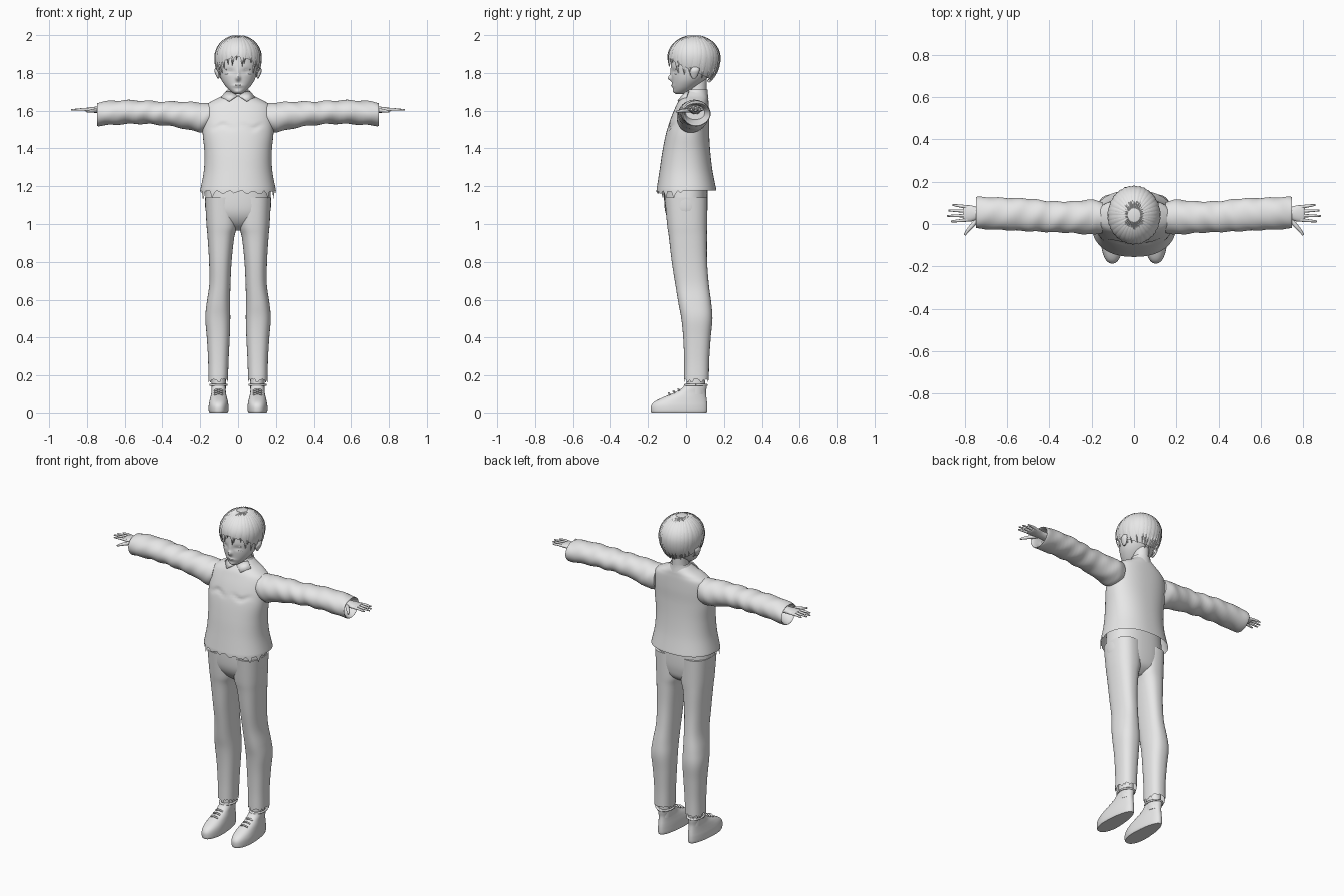
import bpy
import random
from math import sin, cos, pi, exp, radians
from mathutils import Vector

random.seed(4)
if "Cube" in bpy.data.objects:
    bpy.data.objects.remove(bpy.data.objects["Cube"])

grey = bpy.data.materials.new("plain_grey")
grey.use_nodes = True
grey.diffuse_color = (0.8, 0.8, 0.8, 1)
grey.node_tree.nodes["Principled BSDF"].inputs["Base Color"].default_value = (0.8, 0.8, 0.8, 1)


def finish(ob, mirror=False, angle=50):
    """Material, smooth shading and an optional mirrored twin."""
    ob.data.materials.clear()
    ob.data.materials.append(grey)
    bpy.ops.object.select_all(action="DESELECT")
    ob.select_set(True)
    bpy.context.view_layer.objects.active = ob
    if ob.type == "CURVE":
        bpy.ops.object.convert(target="MESH")
        ob = bpy.context.object
    bpy.ops.object.shade_smooth_by_angle(angle=radians(angle))
    if mirror:
        mod = ob.modifiers.new("mirror", "MIRROR")
        mod.use_mirror_merge = False
    return ob


def mesh(name, verts, faces, mirror=False, angle=50):
    me = bpy.data.meshes.new(name)
    me.from_pydata([tuple(v) for v in verts], [], faces)
    me.update()
    ob = bpy.data.objects.new(name, me)
    bpy.context.collection.objects.link(ob)
    return finish(ob, mirror, angle)


def spline(rows, steps):
    """Catmull-Rom through rows of numbers."""
    out = []
    for i in range(len(rows) - 1):
        a, b, c, d = (rows[max(0, min(len(rows) - 1, i + k))] for k in (-1, 0, 1, 2))
        for s in range(steps):
            t = s / steps
            out.append([q + t * (r - p) / 2 + t * t * (p - 2.5 * q + 2 * r - e / 2)
                        + t ** 3 * (1.5 * (q - r) + (e - p) / 2)
                        for p, q, r, e in zip(a, b, c, d)])
    return out + [list(rows[-1])]


def loft(name, rings, axis="z", n=48, steps=5, p=2.0, caps=(True, True),
         mirror=False, deform=None, jag=None):
    """Rounded sections: position, then low and high limits of both cross axes."""
    verts = []
    for t, a0, a1, b0, b1 in spline(rings, steps):
        for k in range(n):
            c, s = cos(2 * pi * k / n), sin(2 * pi * k / n)
            u = (a0 + a1) / 2 + (a1 - a0) / 2 * abs(c) ** (2 / p) * (1 if c > 0 else -1)
            w = (b0 + b1) / 2 + (b1 - b0) / 2 * abs(s) ** (2 / p) * (1 if s > 0 else -1)
            v = Vector((u, w, t)) if axis == "z" else Vector((t, u, w))
            verts.append(deform(v) if deform else v)
    if jag:
        verts += [v - Vector((0, 0, jag(v))) for v in verts[-n:]]
    m = len(verts) // n
    flip = (rings[-1][0] < rings[0][0])
    faces = []
    for i in range(m - 1):
        for k in range(n):
            f = (i * n + k, i * n + (k + 1) % n, (i + 1) * n + (k + 1) % n, (i + 1) * n + k)
            faces.append(f[::-1] if flip else f)
    for end, row in zip(caps, (range(n), range((m - 1) * n, m * n))):
        if end:
            first = row[0] == 0
            faces.append(tuple(row) if first == flip else tuple(row)[::-1])
    return mesh(name, verts, faces, mirror)


def tube(name, points, depth, taper, mirror=False):
    cu = bpy.data.curves.new(name, "CURVE")
    cu.dimensions = "3D"
    cu.bevel_depth, cu.bevel_resolution, cu.use_fill_caps = depth, 3, True
    sp = cu.splines.new("POLY")
    pts = spline(points, 4)
    sp.points.add(len(pts) - 1)
    for i, (pt, q) in enumerate(zip(sp.points, pts)):
        pt.co = (*q, 1)
        pt.radius = 1 - (1 - taper) * (i / (len(pts) - 1)) ** 2
    ob = bpy.data.objects.new(name, cu)
    bpy.context.collection.objects.link(ob)
    return finish(ob, mirror)


def bump(v, x, z, rx, rz):
    return exp(-((abs(v.x) - x) / rx) ** 2 - ((v.z - z) / rz) ** 2)


# Jacket body with chest folds and a torn front hem
def chest(v):
    if v.y < 0:
        v.y += 0.008 * bump(v, 0.08, 1.515 + 0.01 * sin(v.x * 60), 0.05, 0.012)
    return v


def torn(v):
    return random.choice((0.004, 0.008, 0.018, 0.045)) if v.y < -0.02 else 0.003


loft("jacket_body", [
    (1.70, -.055, .055, .005, .105), (1.675, -.09, .09, -.02, .115),
    (1.65, -.14, .14, -.04, .118), (1.62, -.176, .176, -.055, .12),
    (1.56, -.187, .187, -.08, .122), (1.48, -.187, .187, -.105, .122),
    (1.38, -.178, .178, -.125, .128), (1.28, -.181, .181, -.14, .14),
    (1.18, -.2, .2, -.155, .16)], n=80, steps=7, p=2.3, caps=(True, False),
    deform=chest, jag=torn)


# Sleeves with soft wrinkles, the cuff folded inward
def wrinkle(v):
    v.z += 0.003 * sin(v.x * 55 + v.y * 30) * (v.x > 0.2)
    v.y += 0.002 * sin(v.x * 70 + v.z * 40)
    return v


loft("sleeves", [
    (.15, -.04, .105, 1.50, 1.64), (.2, -.05, .115, 1.485, 1.642),
    (.3, -.042, .107, 1.508, 1.648), (.4, -.038, .108, 1.523, 1.648),
    (.5, -.034, .12, 1.53, 1.653), (.62, -.028, .124, 1.528, 1.655),
    (.735, -.022, .128, 1.52, 1.645), (.737, -.012, .118, 1.53, 1.637),
    (.68, .0, .1, 1.55, 1.625)], axis="x", steps=6, mirror=True, deform=wrinkle)

# Hands
loft("palms", [
    (.66, .02, .08, 1.58, 1.625), (.735, .02, .08, 1.585, 1.622),
    (.77, .012, .088, 1.59, 1.62), (.80, .012, .088, 1.594, 1.616),
    (.808, .02, .08, 1.598, 1.612)], axis="x", n=24, mirror=True)
for i, (finger, reach) in enumerate((("index", .865), ("middle", .883),
                                     ("ring", .877), ("little", .858))):
    y = .02 + .02 * i
    fan = .006 * (i - 1.3)
    tube(finger + "_fingers", [(.785, y, 1.605), (.82, y + fan / 2, 1.607),
                               (reach, y + fan, 1.604)], .0085, .45, True)
tube("thumbs", [(.735, .03, 1.6), (.765, -.008, 1.6), (.785, -.03, 1.597),
                (.8, -.052, 1.594)], .011, .4, True)

# Trousers
loft("trouser_seat", [
    (1.25, -.165, .165, -.115, .11), (1.12, -.174, .174, -.115, .114),
    (1.05, -.165, .165, -.105, .11), (1.0, -.12, .12, -.075, .095),
    (.965, -.04, .04, -.03, .05)], p=2.4)
loft("trouser_legs", [
    (1.14, .0, .174, -.112, .112), (1.0, .002, .167, -.1, .111),
    (.93, .02, .161, -.09, .11), (.8, .034, .153, -.075, .111),
    (.68, .04, .152, -.056, .12), (.58, .042, .166, -.04, .133),
    (.5, .041, .173, -.025, .139), (.4, .044, .165, -.015, .13),
    (.28, .05, .158, -.01, .122), (.185, .053, .157, -.01, .12)],
    p=2.4, caps=(True, False), mirror=True,
    jag=lambda v: random.choice((.003, .008, .022)))

# Ankles and shoes
loft("ankles", [(.3, .065, .14, .01, .105), (.2, .063, .14, .005, .1),
                (.1, .066, .138, .0, .1)], n=32, mirror=True)


def heel_narrow(v):
    v.x = .103 + (v.x - .103) * (1 - .25 * max(0, min(1, (v.y + .1) / .2)))
    return v


loft("shoes", [
    (.0, .052, .154, -.182, .108), (.012, .048, .158, -.186, .112),
    (.04, .048, .158, -.184, .112), (.062, .05, .155, -.165, .11),
    (.085, .054, .151, -.12, .107), (.11, .058, .147, -.06, .105),
    (.135, .057, .147, -.02, .108), (.155, .058, .146, -.005, .11)],
    p=2.3, mirror=True, deform=heel_narrow)
tube("shoe_collars", [(.103 + .043 * cos(a * pi / 6), .052 + .056 * sin(a * pi / 6), .15)
                      for a in range(13)], .006, 1, True)
for k in range(3):
    y, z = -.035 - .025 * k, .128 - .011 * k
    tube("shoe_laces_%d" % k, [(.08, y, z - .008), (.103, y - .006, z),
                               (.126, y, z - .008)], .005, 1, True)

# Neck and collar
loft("neck", [(1.64, -.055, .055, .0, .11), (1.70, -.046, .046, .008, .108),
              (1.78, -.045, .045, .01, .11)], n=32)
loft("collar_band", [(1.665, -.075, .075, -.012, .118), (1.695, -.06, .06, -.002, .114),
                     (1.712, -.054, .054, .003, .113)], n=40, caps=(False, False))
flap = mesh("collar_flaps", [(.003, -.022, 1.68), (.048, -.046, 1.652), (.09, .0, 1.672),
                             (.062, .012, 1.706), (.03, -.008, 1.698)],
            [(0, 1, 2, 3, 4)], True)
flap.modifiers.new("thickness", "SOLIDIFY").thickness = .006


# Face with nose, eye sockets, lips and chin shaped in
def features(v):
    if v.y < 0:
        v.y -= .02 * bump(v, 0, 1.772, .011, .014) + .006 * bump(v, 0, 1.80, .009, .025)
        v.y -= .006 * bump(v, 0, 1.732, .025, .008) + .004 * bump(v, 0, 1.70, .02, .01)
        v.y += .006 * bump(v, .043, 1.808, .02, .014)
    return v


loft("head", [
    (1.688, -.014, .014, -.052, -.02), (1.70, -.036, .036, -.064, .02),
    (1.725, -.062, .062, -.07, .06), (1.76, -.086, .086, -.074, .1),
    (1.80, -.1, .1, -.077, .13), (1.85, -.107, .107, -.078, .15),
    (1.92, -.1, .1, -.065, .15), (1.97, -.055, .055, -.02, .1)],
    n=120, steps=9, deform=features)
for name, z, r in (("upper_eyelids", 1.82, .003), ("lower_eyelids", 1.795, .0015)):
    tube(name, [(.024, -.066, z - .006), (.045, -.063, z), (.068, -.051, z - .003)],
         r, .5, True)
tube("mouth_line", [(-.02, -.073, 1.737), (0, -.079, 1.735), (.02, -.073, 1.737)], .0015, 1)
loft("ears", [(1.77, .1, .108, .035, .05), (1.785, .098, .116, .025, .06),
              (1.81, .098, .125, .022, .07), (1.828, .1, .12, .03, .07),
              (1.835, .104, .114, .04, .06)], n=20, mirror=True)


# Hair cap and overlapping locks, azimuth 0 at the front
def scalp(az, phi, s=1.0):
    drop = .12 if phi < pi / 2 else .16
    r = sin(phi) * s
    return Vector((.125 * r * sin(az), .042 - .139 * r * cos(az), 1.88 + drop * s * cos(phi)))


def hairline(az):
    back = (1 - cos(az)) / 2
    return radians(88 + 50 * back ** 0.8)


N, M = 64, 22
mesh("hair_cap", [scalp(2 * pi * k / N, .02 + (hairline(2 * pi * k / N) - .02) * j / M, .985)
                  for j in range(M + 1) for k in range(N)],
     [(j * N + k, (j + 1) * N + k, (j + 1) * N + (k + 1) % N, j * N + (k + 1) % N)
      for j in range(M) for k in range(N)] + [tuple(range(N))])
verts, faces = [], []
LOCKS, STEPS = 34, 14
for i in range(LOCKS):
    az = 2 * pi * (i + random.uniform(-.2, .2)) / LOCKS
    end = hairline(az) + radians(random.uniform(4, 22) if cos(az) > -.2 else random.uniform(0, 7))
    twist = random.uniform(-.12, .12)
    base = len(verts)
    for j in range(STEPS + 1):
        t = j / STEPS
        phi = .25 + (end - .25) * t
        width = .14 * min(1, (1 - t) * 3.2) + .002
        mid = az + twist * t * t
        verts += [scalp(mid - width, phi, .975), scalp(mid, phi, 1.012),
                  scalp(mid + width, phi, .975)]
    for j in range(STEPS):
        for c in (0, 1):
            a = base + j * 3 + c
            faces.append((a, a + 3, a + 4, a + 1))
mesh("hair_locks", verts, faces, angle=60)
